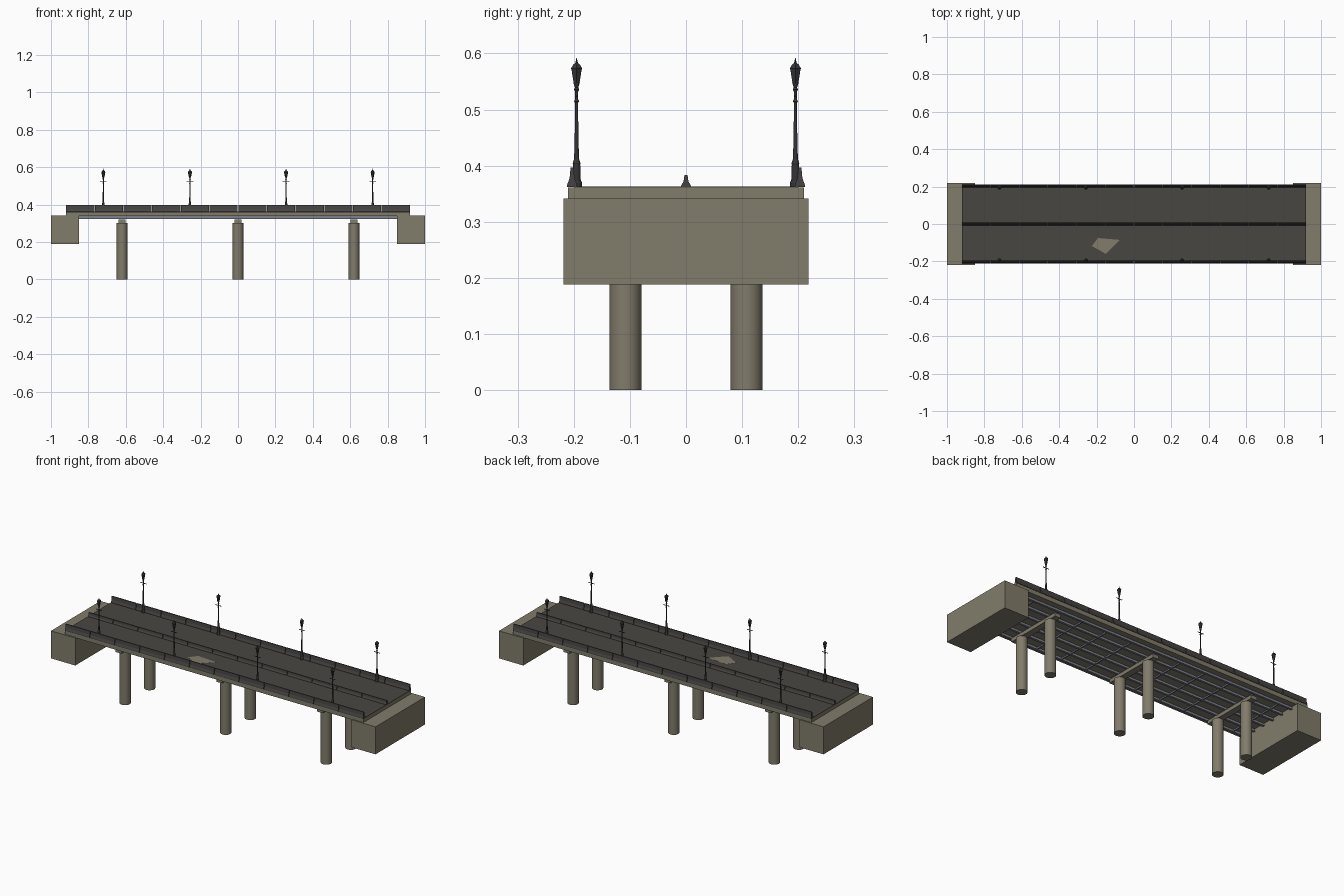
import bpy, bmesh, math
from mathutils import Matrix, Vector

cube = bpy.data.objects.get("Cube")
if cube:
    bpy.data.objects.remove(cube, do_unlink=True)


def material(name, r, g, b):
    m = bpy.data.materials.new(name)
    m.use_nodes = True
    m.diffuse_color = (r, g, b, 1)
    m.node_tree.nodes["Principled BSDF"].inputs["Base Color"].default_value = (r, g, b, 1)
    return m


concrete = material("weathered concrete", 0.22, 0.20, 0.145)
asphalt = material("dark asphalt", 0.066, 0.061, 0.055)
barrier_grey = material("barrier grey", 0.06, 0.057, 0.054)
steel = material("blue grey steel", 0.21, 0.22, 0.27)
iron = material("black iron", 0.035, 0.034, 0.036)


def finish(bm, name, mat, smooth=False):
    bmesh.ops.recalc_face_normals(bm, faces=bm.faces)
    mesh = bpy.data.meshes.new(name)
    bm.to_mesh(mesh)
    bm.free()
    mesh.materials.append(mat)
    obj = bpy.data.objects.new(name, mesh)
    bpy.context.collection.objects.link(obj)
    if smooth:
        bpy.ops.object.select_all(action="DESELECT")
        obj.select_set(True)
        bpy.context.view_layer.objects.active = obj
        bpy.ops.object.shade_smooth_by_angle(angle=math.radians(40))
    return obj


def add_box(bm, x, y, z):
    """Add a box given (min, max) along each axis."""
    size = [b - a for a, b in (x, y, z)]
    mid = [(a + b) / 2 for a, b in (x, y, z)]
    bmesh.ops.create_cube(bm, size=1, matrix=Matrix.Translation(mid) @ Matrix.Diagonal((*size, 1)))


def box(name, mat, x, y, z):
    bm = bmesh.new()
    add_box(bm, x, y, z)
    return finish(bm, name, mat)


def add_prism(bm, outline, push):
    """Add a solid made by pushing a flat outline along a vector."""
    face = bm.faces.new([bm.verts.new(p) for p in outline])
    new = bmesh.ops.extrude_face_region(bm, geom=[face])["geom"]
    moved = [v for v in new if isinstance(v, bmesh.types.BMVert)]
    bmesh.ops.translate(bm, verts=moved, vec=push)


def add_lathe(bm, profile, sides):
    """Add a turned solid from (radius, height) pairs."""
    rings = [[bm.verts.new((r * math.cos(2 * math.pi * i / sides),
                            r * math.sin(2 * math.pi * i / sides), z))
              for i in range(sides)] for r, z in profile]
    for low, high in zip(rings, rings[1:]):
        for i in range(sides):
            j = (i + 1) % sides
            bm.faces.new((low[i], low[j], high[j], high[i]))
    bm.faces.new(rings[0][::-1])
    bm.faces.new(rings[-1])


# Abutments at both ends
for side, label in ((-1, "right"), (1, "left")):
    box(label + "_abutment", concrete, sorted((side * 0.85, side)), (-0.218, 0.218), (0.188, 0.341))

# Deck slab, road surface and the worn patch in it
road_z = 0.3625
box("deck_slab", concrete, (-0.92, 0.92), (-0.21, 0.21), (0.338, 0.361))
box("road_surface", asphalt, (-0.92, 0.92), (-0.2, 0.2), (0.361, road_z))
bm = bmesh.new()
patch = [(-0.193, -0.075), (-0.075, -0.085), (-0.15, -0.16), (-0.225, -0.118)]
add_prism(bm, [(x, y, road_z - 0.0005) for x, y in patch], Vector((0, 0, 0.001)))
finish(bm, "worn_patch", concrete)

# Steel girders and cross beams under the deck
bm = bmesh.new()
for i in range(6):
    y = -0.175 + 0.07 * i
    add_box(bm, (-0.85, 0.85), (y - 0.002, y + 0.002), (0.325, 0.338))
    add_box(bm, (-0.85, 0.85), (y - 0.006, y + 0.006), (0.323, 0.326))
finish(bm, "deck_girders", steel)
bm = bmesh.new()
for i in range(11):
    x = -0.775 + 0.155 * i
    add_box(bm, (x - 0.003, x + 0.003), (-0.175, 0.175), (0.328, 0.335))
finish(bm, "cross_beams", steel)

# Piers: two round columns under a cap beam
for n, px in enumerate((-0.62, 0, 0.62)):
    box(f"pier_cap_{n + 1}", concrete, (px - 0.018, px + 0.018), (-0.165, 0.165), (0.3, 0.32))
    for side, label in ((-1, "front"), (1, "back")):
        bm = bmesh.new()
        add_lathe(bm, [(0.0285, 0), (0.0285, 0.301)], 32)
        column = finish(bm, f"{label}_column_{n + 1}", concrete, smooth=True)
        column.location = (px, side * 0.108, 0)


# Rows of barrier blocks with a sloped profile
def barrier_row(name, y, half, height):
    profile = [(-1, 0), (-1, 0.12), (-0.5, 0.45), (-0.3, 1), (0.3, 1), (0.5, 0.45), (1, 0.12), (1, 0)]
    bm = bmesh.new()
    pitch, gap = 1.84 / 12, 0.003
    for i in range(12):
        x = -0.92 + pitch * i + gap / 2
        outline = [(x, y + u * half, road_z - 0.001 + v * height) for u, v in profile]
        add_prism(bm, outline, Vector((pitch - gap, 0, 0)))
    finish(bm, name, barrier_grey)


barrier_row("front_barrier", -0.203, 0.009, 0.035)
barrier_row("back_barrier", 0.203, 0.009, 0.035)
barrier_row("centre_barrier", 0, 0.009, 0.022)

# Street lamps: turned post, ladder bar, tapered lantern with a roof
bm = bmesh.new()
post = [(0.010, 0), (0.010, 0.008), (0.0075, 0.012), (0.0065, 0.04), (0.007, 0.043),
        (0.0045, 0.05), (0.0035, 0.08), (0.0025, 0.15), (0.0045, 0.153), (0.0025, 0.157),
        (0.0025, 0.17), (0.0045, 0.174), (0.003, 0.178), (0.006, 0.187)]
add_lathe(bm, post, 12)
lantern = [(0.005, 0.185), (0.0065, 0.188), (0.0105, 0.21), (0.0115, 0.212),
           (0.0065, 0.219), (0.003, 0.221), (0.002, 0.224), (0.0005, 0.23)]
add_lathe(bm, lantern, 6)
add_box(bm, (-0.018, 0.018), (-0.0013, 0.0013), (0.161, 0.1636))
lamp = finish(bm, "street_lamp", iron)
lamps = [lamp] + [lamp.copy() for i in range(7)]
places = [(x, y) for y in (-0.195, 0.195) for x in (-0.72, -0.257, 0.257, 0.72)]
for n, (obj, (x, y)) in enumerate(zip(lamps, places)):
    obj.name = f"street_lamp_{n + 1}"
    obj.location = (x, y, road_z - 0.001)
    if n:
        bpy.context.collection.objects.link(obj)
